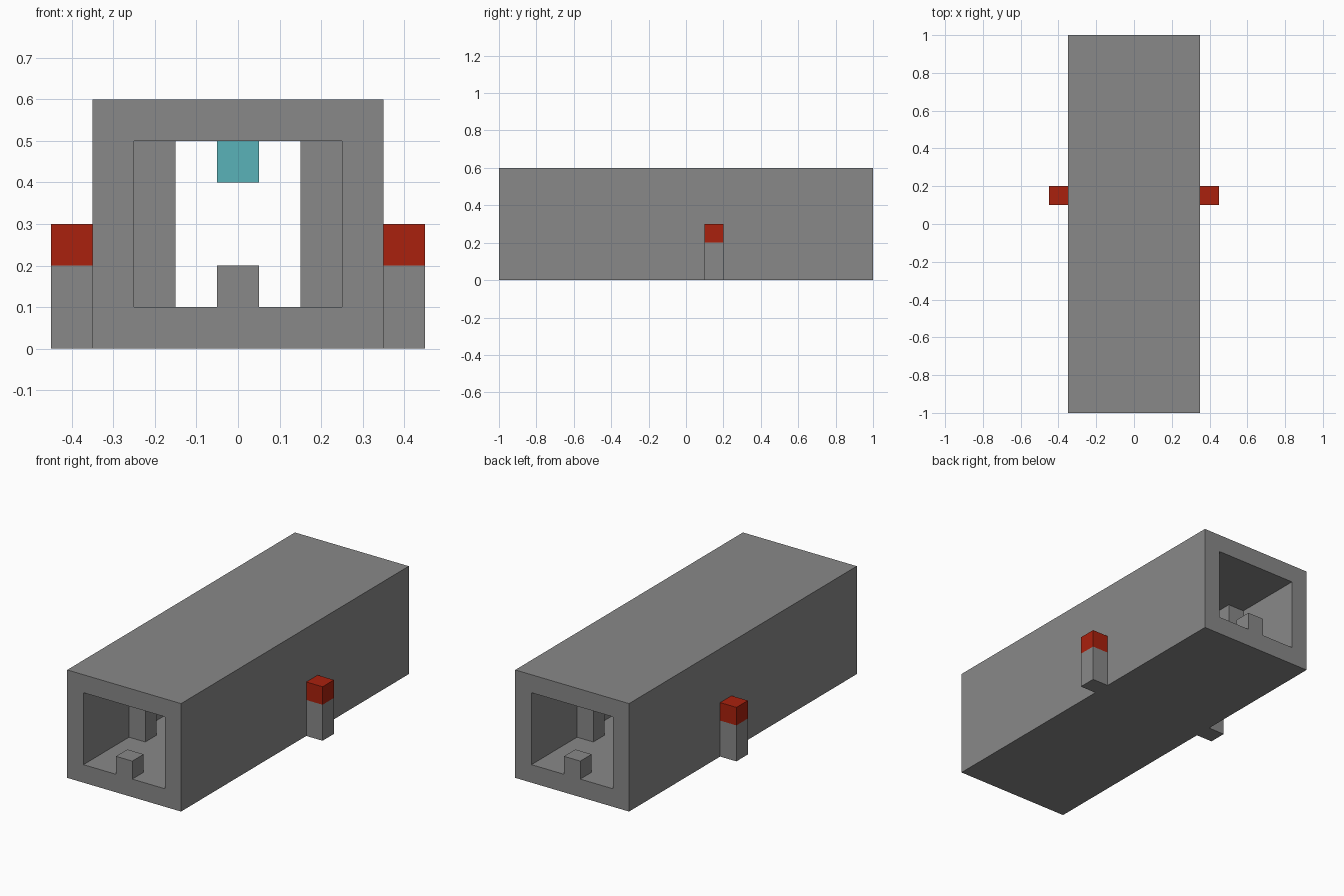
import bpy

cube = bpy.data.objects.get("Cube")
if cube:
    bpy.data.objects.remove(cube, do_unlink=True)


def material(name, color):
    m = bpy.data.materials.new(name)
    m.use_nodes = True
    m.diffuse_color = (*color, 1)
    m.node_tree.nodes["Principled BSDF"].inputs["Base Color"].default_value = (*color, 1)
    return m


gray = material("gray", (0.25, 0.25, 0.25))
red = material("red", (0.4, 0.015, 0.004))
cyan = material("cyan", (0.1, 0.45, 0.48))


def add_mesh(name, verts, faces, mat):
    mesh = bpy.data.meshes.new(name)
    mesh.from_pydata(verts, [], faces)
    mesh.materials.append(mat)
    obj = bpy.data.objects.new(name, mesh)
    bpy.context.collection.objects.link(obj)
    return obj


def block(name, center, height, mat, size=0.1):
    """Square block standing on the given base centre."""
    x, y, z = center
    h = size / 2
    ring = [(-h, -h), (h, -h), (h, h), (-h, h)]
    verts = [(x + a, y + b, z + t) for t in (0, height) for a, b in ring]
    sides = [(i, (i + 1) % 4, (i + 1) % 4 + 4, i + 4) for i in range(4)]
    return add_mesh(name, verts, [(3, 2, 1, 0), (4, 5, 6, 7)] + sides, mat)


# Hollow tunnel: outer and inner rectangles joined at both open ends
def rectangle(half_width, low, high, y):
    return [(-half_width, y, low), (half_width, y, low),
            (half_width, y, high), (-half_width, y, high)]


verts = []
for y in (-1, 1):
    verts += rectangle(0.35, 0, 0.6, y) + rectangle(0.25, 0.1, 0.5, y)
faces = []
for i in range(4):
    j = (i + 1) % 4
    faces += [(i, j, j + 4, i + 4),                # front rim
              (i + 8, i + 12, j + 12, j + 8),      # back rim
              (i, i + 8, j + 8, j),                # outer wall
              (i + 4, j + 4, j + 12, i + 12)]      # inner wall
add_mesh("tunnel_shell", verts, faces, gray)

# Outside posts with red caps
for side, x in (("right", -0.4), ("left", 0.4)):
    block(side + "_post", (x, 0.15, 0), 0.2, gray)
    block(side + "_post_cap", (x, 0.15, 0.2), 0.1, red)

# Inner pillars and a floor block at each end
for end, sign in (("front", -1), ("back", 1)):
    for side, x in (("right", -0.2), ("left", 0.2)):
        block(f"{end}_{side}_pillar", (x, 0.55 * sign, 0.1), 0.4, gray)
    block(end + "_floor_block", (0, 0.95 * sign, 0.1), 0.1, gray)

# Ceiling lamp
block("ceiling_lamp", (0, 0.15, 0.4), 0.1, cyan)
